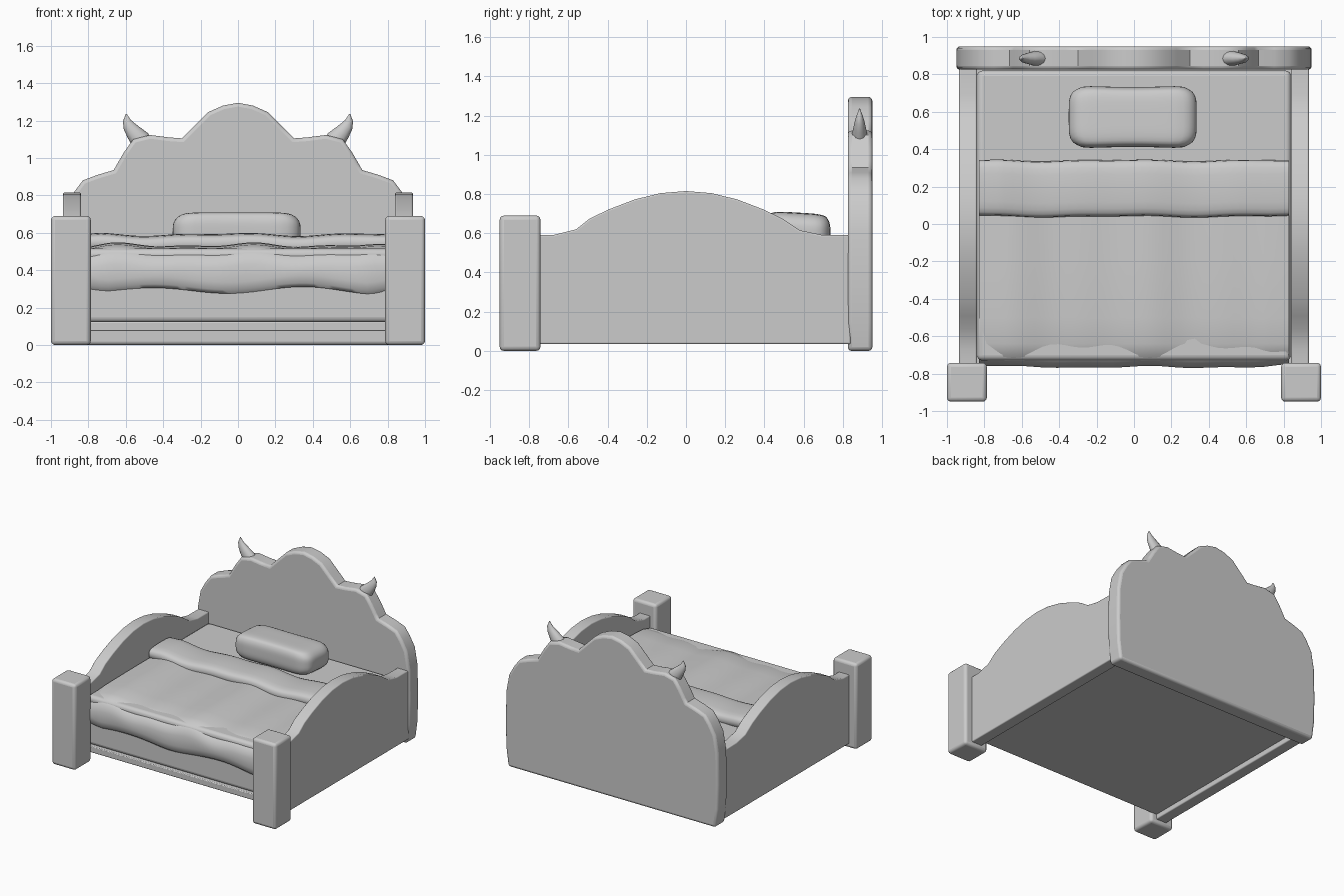
import bpy, bmesh, math
from mathutils import Vector

if "Cube" in bpy.data.objects:
    bpy.data.objects.remove(bpy.data.objects["Cube"])


def finish(name, bm, bevel=0, segs=3, smooth=40):
    bmesh.ops.recalc_face_normals(bm, faces=bm.faces)
    me = bpy.data.meshes.new(name)
    bm.to_mesh(me)
    bm.free()
    ob = bpy.data.objects.new(name, me)
    bpy.context.collection.objects.link(ob)
    if bevel:
        m = ob.modifiers.new("bevel", 'BEVEL')
        m.width, m.segments = bevel, segs
        m.limit_method, m.angle_limit = 'ANGLE', math.radians(70)
    bpy.ops.object.select_all(action='DESELECT')
    ob.select_set(True)
    bpy.context.view_layer.objects.active = ob
    bpy.ops.object.shade_smooth_by_angle(angle=math.radians(smooth))
    return ob


def box(name, x, y, z, bevel=0.02, segs=3):
    bm = bmesh.new()
    bmesh.ops.create_cube(bm, size=1)
    for v in bm.verts:
        v.co = [(a + b) / 2 + c * (b - a) for (a, b), c in zip((x, y, z), v.co)]
    return finish(name, bm, bevel, segs)


def prism(name, pts, direction, bevel):
    bm = bmesh.new()
    f = bm.faces.new([bm.verts.new(p) for p in pts])
    r = bmesh.ops.extrude_face_region(bm, geom=[f])
    vs = [e for e in r["geom"] if isinstance(e, bmesh.types.BMVert)]
    bmesh.ops.translate(bm, verts=vs, vec=direction)
    return finish(name, bm, bevel)


def loft(name, rings, smooth=60):
    bm = bmesh.new()
    rows = [[bm.verts.new(p) for p in r] for r in rings]
    n = len(rows[0])
    for a, b in zip(rows, rows[1:]):
        for i in range(n):
            bm.faces.new((a[i], a[(i + 1) % n], b[(i + 1) % n], b[i]))
    bm.faces.new(rows[0])
    bm.faces.new(rows[-1])
    return finish(name, bm, smooth=smooth)


# headboard with scalloped crest
half = [(0.08, 1.28), (0.16, 1.245), (0.23, 1.175), (0.30, 1.105), (0.37, 1.11),
        (0.47, 1.123), (0.56, 1.10), (0.61, 1.03), (0.645, 0.97), (0.665, 0.935),
        (0.75, 0.91), (0.83, 0.88), (0.875, 0.82), (0.92, 0.74), (0.945, 0.6),
        (0.95, 0.35), (0.945, 0.15), (0.925, 0.0)]
outline = [(-x, z) for x, z in reversed(half)] + [(0, 1.295)] + half
prism("headboard", [(x, 0.825, z) for x, z in outline], (0, 0.125, 0), 0.02)

# arched side panel profile
side = [(-0.76, 0.035), (-0.76, 0.59), (-0.67, 0.592), (-0.56, 0.62)]
side += [(y, 0.815 - 0.175 * (y / 0.52) ** 2 + 0.02 * (y / 0.52) ** 4)
         for y in (-0.49, -0.39, -0.26, -0.13, 0, 0.13, 0.26, 0.39, 0.49)]
side += [(0.58, 0.615), (0.69, 0.592), (0.84, 0.59), (0.84, 0.035)]

for s, tag in ((-1, "left"), (1, "right")):
    prism(tag + "_side_panel", [(s * 0.84, y, z) for y, z in side],
          (s * 0.095, 0, 0), 0.008)
    box(tag + "_front_post", sorted((s * 0.787, s)), (-0.95, -0.742), (0, 0.69), 0.022)
    # curved horn
    path = [(0.49, 1.05, 0.058), (0.525, 1.10, 0.054), (0.56, 1.14, 0.042),
            (0.582, 1.17, 0.033), (0.595, 1.20, 0.021), (0.597, 1.235, 0.003)]
    rings = []
    for i, (x, z, r) in enumerate(path):
        a, b = path[max(i - 1, 0)], path[min(i + 1, len(path) - 1)]
        t = Vector((b[0] - a[0], 0, b[1] - a[1])).normalized()
        u = Vector((t.z, 0, -t.x))
        ring = []
        for k in range(12):
            q = k * math.tau / 12
            p = Vector((x, 0.885 + 0.75 * r * math.sin(q), z)) + u * r * math.cos(q)
            ring.append((s * p.x, p.y, p.z))
        rings.append(ring)
    loft(tag + "_horn", rings)

# base board and mattress
box("base_board", (-0.85, 0.85), (-0.75, 0.83), (0.075, 0.125), 0.006, 2)
box("mattress", (-0.84, 0.84), (-0.73, 0.82), (0.12, 0.515), 0.03, 4)

# blanket draped over the front edge
N = 40
rings = []
for i in range(N + 1):
    t = -1 + 2 * i / N
    x = 0.83 * math.sin(t * math.pi / 2) if abs(t) > 0.9 else 0.83 * t * 0.98
    e = max(0, (abs(t) - 0.85) / 0.15) ** 2
    w = 0.008 * math.sin(9 * x + 1) + 0.006 * math.sin(17 * x)
    lo = 0.292 - 0.015 * math.cos(8 * x) + 0.008 * math.sin(7 * x) + 0.05 * e
    hi = 0.535 + w - 0.02 * e
    f = -0.765 + 0.5 * w + 0.025 * e
    prof = [(0.12, 0.48), (0.12, hi), (-0.2, hi), (-0.5, hi - 0.003), (-0.64, hi - 0.012),
            (-0.71, hi - 0.032), (f + 0.018, hi - 0.068), (f, hi - 0.115), (f, lo + 0.06),
            (f + 0.008, lo + 0.02), (f + 0.025, lo), (-0.715, lo + 0.005),
            (-0.69, lo + 0.03), (-0.69, 0.46)]
    rings.append([(x, y, z) for y, z in prof])
loft("blanket", rings)

# folded-over blanket band
rings = []
for i in range(N + 1):
    t = -1 + 2 * i / N
    x = 0.83 * math.sin(t * math.pi / 2) if abs(t) > 0.9 else 0.83 * t * 0.98
    k = 1 - 0.5 * max(0, (abs(t) - 0.88) / 0.12) ** 3
    w = 0.006 * math.sin(8 * x + 2) + 0.004 * math.sin(15 * x)
    ring = []
    for j in range(20):
        q = j * math.tau / 20
        c, s = math.cos(q), math.sin(q)
        ring.append((x, 0.19 + w * 0.6 + 0.15 * (0.85 + 0.15 * k) * math.copysign(abs(c) ** 0.6, c),
                     0.54 + w + 0.052 * k * math.copysign(abs(s) ** 0.6, s)))
    rings.append(ring)
loft("blanket_fold", rings)

# plump pillow with pinched long sides
bm = bmesh.new()
bmesh.ops.create_cube(bm, size=2)
bmesh.ops.subdivide_edges(bm, edges=bm.edges[:], cuts=11, use_grid_fill=True)
for v in bm.verts:
    d = v.co
    n = (abs(d.x) ** 7 + abs(d.y) ** 5 + abs(d.z) ** 3.5) ** (1 / 5)
    p = d / max(n, 1e-6)
    p = Vector([max(-1, min(1, c)) for c in p])
    y = p.y * (0.16 + 0.015 * p.x ** 2)
    v.co = (-0.007 + 0.342 * p.x, 0.572 + y, 0.605 + p.z * 0.1 - 0.06 * y)
finish("pillow", bm, smooth=60)
